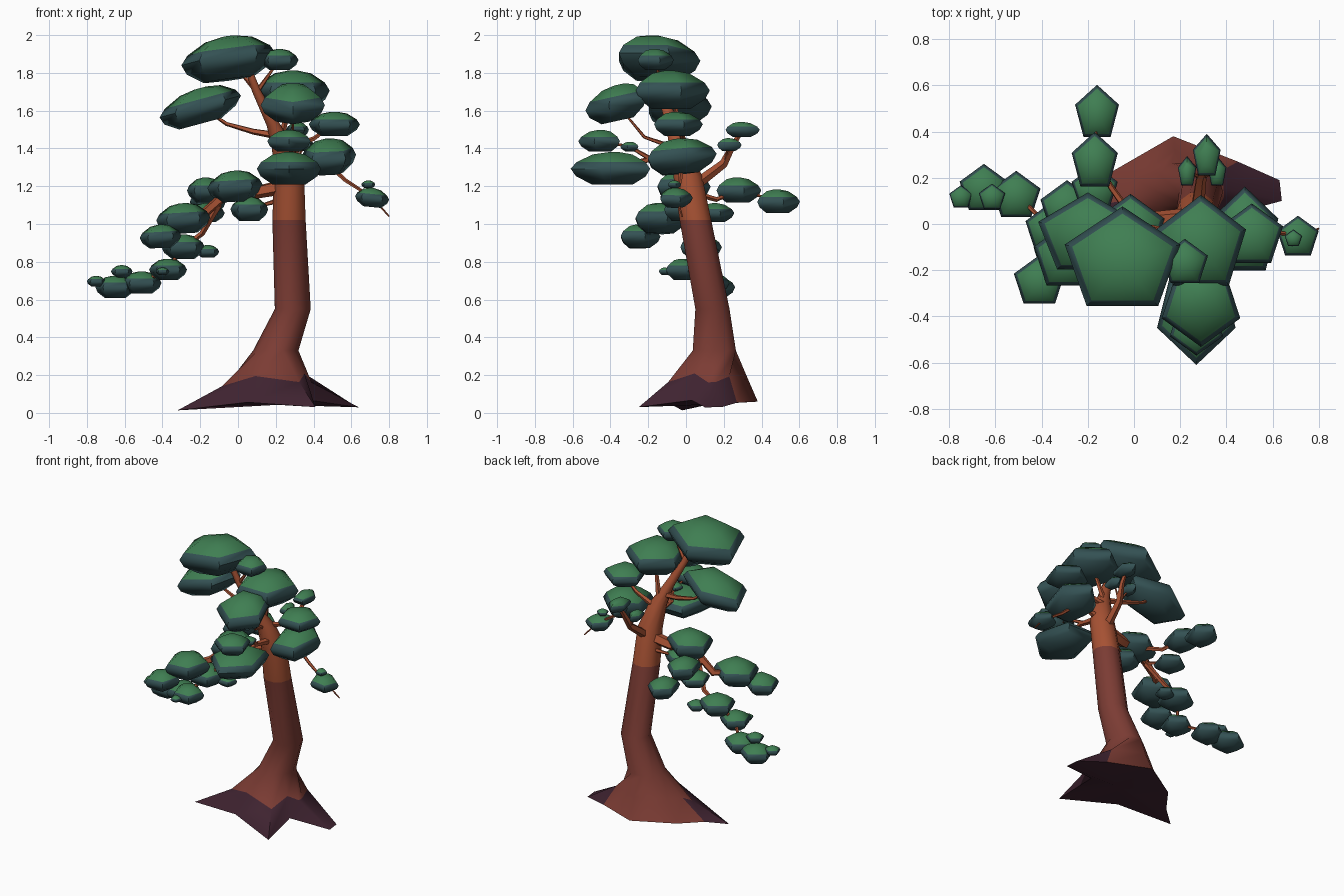
import bpy, bmesh, math
from mathutils import Vector

if "Cube" in bpy.data.objects:
    bpy.data.objects.remove(bpy.data.objects["Cube"])


def material(name, *rgb):
    m = bpy.data.materials.new(name)
    m.diffuse_color = (*rgb, 1)
    m.use_nodes = True
    m.node_tree.nodes["Principled BSDF"].inputs["Base Color"].default_value = m.diffuse_color
    return m


BARK = material("red brown bark", .2, .045, .034)
UPPER = material("orange upper bark", .39, .085, .034)
ROOT = material("dark purple root", .05, .017, .03)
LEAF = material("green leaf top", .05, .21, .085)
UNDER = material("dark teal leaf underside", .034, .083, .088)


def loft(name, rings, mats, rule):
    """Skin closed rings of points, cap both ends, colour by rule(band, side)."""
    bm = bmesh.new()
    vs = [[bm.verts.new(p) for p in r] for r in rings]
    n = len(rings[0])
    for b, (low, high) in enumerate(zip(vs, vs[1:])):
        for i in range(n):
            j = (i + 1) % n
            f = bm.faces.new((low[i], low[j], high[j], high[i]))
            f.material_index = rule(b, i)
    for end, ring in ((-1, vs[0]), (len(vs), vs[-1])):
        tip = bm.verts.new(sum((v.co for v in ring), Vector()) / n)
        for i in range(n):
            f = bm.faces.new((ring[i], ring[(i + 1) % n], tip))
            f.material_index = rule(end, i)
    bmesh.ops.recalc_face_normals(bm, faces=bm.faces)
    for f in bm.faces:
        f.smooth = True
    me = bpy.data.meshes.new(name)
    bm.to_mesh(me)
    bm.free()
    for m in mats:
        me.materials.append(m)
    me.set_sharp_from_angle(angle=math.radians(55))
    bpy.context.collection.objects.link(bpy.data.objects.new(name, me))


def polygon(n, turn):
    return [Vector((math.cos(a), math.sin(a), 0))
            for a in (math.radians(turn) + math.tau * i / n for i in range(n))]


# Trunk: root outline in plan, flare pulled in towards the axis, round rings above
AXIS = Vector((.2, .13, 0))
base, flare = [], []
for x, y in [(.64, .1), (.63, .19), (.45, .27), (.17, .38), (-.09, .23),
             (-.2, .08), (-.32, -.02), (.05, -.1), (.41, -.25), (.38, .03)]:
    out = Vector((x, y, 0)) - AXIS
    d = out.length
    base.append(AXIS + out + Vector((0, 0, .1 - .16 * d)))
    reach = .19 if x > .6 else .1 + .36 * d
    flare.append(AXIS + out.normalized() * reach + Vector((0, 0, .25 - .2 * d)))
rings = [base, flare]
for x, y, z, r in [(.2, .15, .33, .12), (.29, .14, .55, .095), (.27, .05, 1.02, .088), (.27, .01, 1.25, .08),
                   (.24, -.03, 1.4, .06), (.19, -.07, 1.52, .038), (.1, -.13, 1.7, .025), (.04, -.16, 1.86, .015)]:
    rings.append([Vector((x, y, z)) + r * p for p in polygon(10, 0)])


def trunk_colour(band, side):
    if band == -1 or (band == 0 and side not in (2, 3, 4)):
        return 1
    return 0 if band < 4 else 2


loft("trunk", rings, [BARK, ROOT, UPPER], trunk_colour)


# Foliage pad: flattened five-sided dome, green from the upper bevel upwards
def pad(name, centre, r, depth=.95, sx=0, sy=0, flip=1, flat=.56):
    out = []
    for s, h in [(.52, -1), (.88, -.5), (1, -.03), (.87, .38), (.5, .86), (.15, 1)]:
        ring = []
        for p in polygon(5, 90):
            dx = r * s * p.x / .95
            dy = flip * depth * r * (s * p.y - .095) / .9
            ring.append(centre + Vector((dx, dy, flat * r * h + sx * dx + sy * dy)))
        out.append(ring)
    loft(name, out, [UNDER, LEAF], lambda b, i: int(b >= 3))


# Branch: tapered five-sided tube; a fourth value at a point is the pad size there
def branch(part, r0, *path, **shape):
    pts = [Vector(p[:3]) for p in path]
    last = len(pts) - 1
    out = []
    for k, p in enumerate(pts):
        d = pts[min(k + 1, last)] - pts[max(k - 1, 0)]
        u = d.cross(Vector((.1, .2, 1))).normalized()
        w = u.cross(d).normalized()
        r = .7 * r0 * (1 - .7 * k / last)
        out.append([p + r * (u * c.x + w * c.y) for c in polygon(5, 0)])
        if len(path[k]) > 3:
            pad(f"foliage_{part}_{k}", p, path[k][3], **shape)
    loft(f"branch_{part}", out, [UPPER], lambda b, i: 0)


# Crown
branch("crown", .02, (.1, -.13, 1.7), (-.05, -.14, 1.878, .25), depth=.86, sx=.13, sy=-.05, flat=.46)
branch("crown_right", .02, (.1, -.13, 1.7), (.22, -.16, 1.87, .1))
branch("upper_left", .03, (.2, -.05, 1.47), (.08, -.02, 1.49), (-.06, 0, 1.53),
       (-.2, -.03, 1.625, .215), depth=.77, sx=.27, flat=.44)
branch("upper_front", .02, (.23, -.05, 1.4), (.29, -.22, 1.46), (.29, -.37, 1.64, .17), sy=.22, flip=-1)
branch("upper_back", .03, (.22, -.02, 1.42), (.29, -.07, 1.71, .195), depth=1, flat=.52)
# Right side, front and back
branch("right", .028, (.25, 0, 1.4), (.4, -.02, 1.45), (.51, -.04, 1.53, .135), flat=.47)
branch("low_right", .035, (.27, 0, 1.28), (.48, -.02, 1.36, .145), depth=1.25, sx=.05, sy=.08, flat=.64)
branch("low_right_tip", .02, (.45, -.02, 1.34), (.57, -.03, 1.23), (.71, -.05, 1.14, .09), (.8, -.02, 1.04), sx=-.1)
branch("low_right_twig", .01, (.71, -.05, 1.14), (.69, -.06, 1.21, .037))
branch("front", .035, (.27, 0, 1.3), (.27, -.2, 1.34), (.27, -.4, 1.295, .17), depth=1.23, flip=-1, flat=.5)
branch("front_fork", .02, (.27, -.18, 1.34), (.29, -.3, 1.41, .05), (.27, -.46, 1.44, .115), flip=-1, flat=.5)
branch("back", .045, (.27, .04, 1.2), (.29, .2, 1.32), (.31, .25, 1.42), (.315, .3, 1.5, .06), depth=1.5, flat=.66)
for x in (.23, .36):
    branch(f"back_fork_{x}", .015, (.29, .2, 1.32), (x, .23, 1.42, .04), depth=1.6, flat=.85)
# Left limb stepping down to the drooping tip
branch("left", .06, (.25, .03, 1.2), (.1, .02, 1.17), (-.015, -.01, 1.2, .147), (-.2, -.02, 1.04),
       (-.29, -.13, 1.03, .143), (-.41, -.24, .935, .11), sx=.06)
branch("left_inner", .02, (.2, .05, 1.12), (.06, -.02, 1.08, .1), flat=.64)
branch("left_under", .02, (-.1, 0, 1.1), (-.17, .16, 1.06, .1), flat=.5)
branch("left_back", .025, (0, .02, 1.17), (-.1, .16, 1.13), (-.17, .28, 1.18, .1),
       (-.16, .49, 1.12, .095), depth=1.18, flat=.66)
branch("left_droop", .025, (-.1, 0, 1.1), (-.19, .07, .95), (-.29, .08, .88, .115),
       (-.37, -.01, .76, .1), (-.51, .13, .69, .105), (-.65, .16, .667, .105), (-.75, .12, .697, .05))
for start, end in [((-.24, .07, .9), (-.16, .12, .855, .06)), ((-.37, -.01, .76), (-.4, -.11, .75, .035)),
                   ((-.63, .15, .67), (-.615, .12, .75, .057))]:
    branch(f"left_twig_{end[0]}", .008, start, end)
